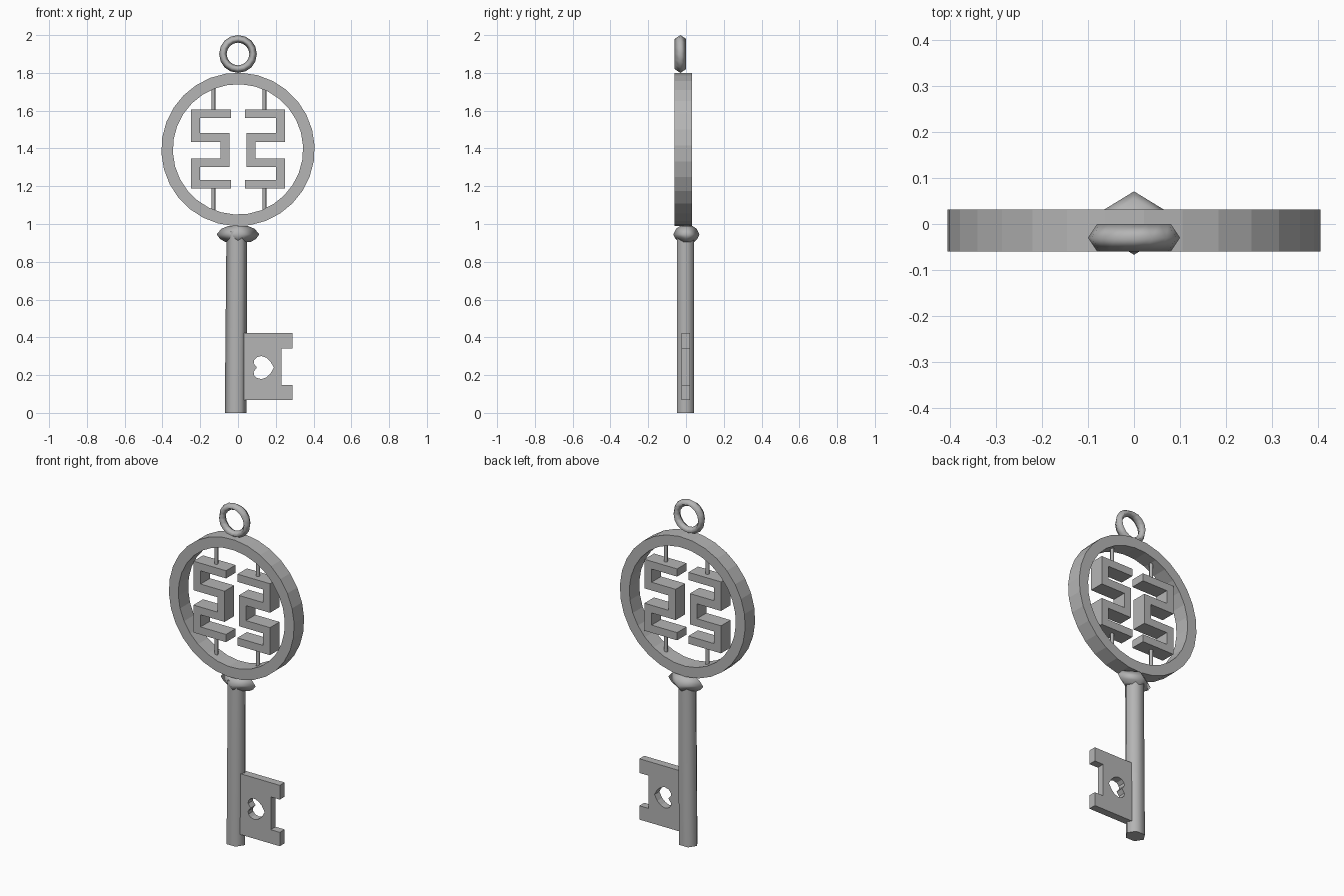
import bpy, math
from mathutils import Vector

cube = bpy.data.objects.get("Cube")
if cube:
    bpy.data.objects.remove(cube, do_unlink=True)

metal = bpy.data.materials.new("grey_metal")
COLOR = (0.46, 0.46, 0.46, 1)
metal.diffuse_color = COLOR
metal.use_nodes = True
for node in metal.node_tree.nodes:
    if node.type == 'BSDF_PRINCIPLED':
        node.inputs["Base Color"].default_value = COLOR


def plate(name, outlines, y0, y1):
    """Flat plate from x-z outlines; an outline inside another becomes a hole."""
    cu = bpy.data.curves.new(name, 'CURVE')
    cu.dimensions = '2D'
    cu.fill_mode = 'BOTH'
    cu.extrude = (y1 - y0) / 2
    for pts in outlines:
        sp = cu.splines.new('POLY')
        sp.points.add(len(pts) - 1)
        for p, (x, z) in zip(sp.points, pts):
            p.co = (x, z, 0, 1)
        sp.use_cyclic_u = True
    ob = bpy.data.objects.new(name, cu)
    bpy.context.collection.objects.link(ob)
    ob.rotation_euler.x = math.pi / 2
    ob.location.y = (y0 + y1) / 2
    bpy.ops.object.select_all(action='DESELECT')
    bpy.context.view_layer.objects.active = ob
    ob.select_set(True)
    bpy.ops.object.convert(target='MESH')
    ob = bpy.context.object
    ob.data.materials.clear()
    ob.data.materials.append(metal)
    for p in ob.data.polygons:
        p.use_smooth = False
        p.material_index = 0


def loft(name, rings, closed=False):
    """Smooth skin over a list of equal rings; capped flat unless closed."""
    n, m = len(rings[0]), len(rings)
    verts = [v for r in rings for v in r]
    faces = []
    for i in range(m if closed else m - 1):
        a, b = i * n, (i + 1) % m * n
        faces += [(a + j, a + (j + 1) % n, b + (j + 1) % n, b + j) for j in range(n)]
    sides = len(faces)
    if not closed:
        faces += [tuple(reversed(range(n))), tuple(range((m - 1) * n, m * n))]
    me = bpy.data.meshes.new(name)
    me.from_pydata(verts, [], faces)
    me.materials.append(metal)
    for p in me.polygons:
        p.use_smooth = p.index < sides
    bpy.context.collection.objects.link(bpy.data.objects.new(name, me))


def ellipse(cx, cy, z, rx, ry, n):
    return [(cx + rx * math.cos(math.tau * k / n), cy + ry * math.sin(math.tau * k / n), z)
            for k in range(n)]


def circle(r, n, cz, phase=0.0):
    return [(r * math.cos(phase + math.tau * k / n), cz + r * math.sin(phase + math.tau * k / n))
            for k in range(n)]


# Bow: faceted flat ring
phase = math.radians(3)
plate("bow_ring", [circle(0.406, 30, 1.395, phase), circle(0.345, 30, 1.395, phase)], -0.06, 0.032)

# Two mirrored meander ornaments inside the bow
half = [(0.037, 1.605), (0.248, 1.605), (0.248, 1.435), (0.092, 1.435), (0.092, 1.348),
        (0.248, 1.348), (0.248, 1.187), (0.037, 1.187), (0.037, 1.232), (0.202, 1.232),
        (0.202, 1.303), (0.046, 1.303), (0.046, 1.483), (0.202, 1.483), (0.202, 1.560),
        (0.037, 1.560)]
for side, s in (("left", 1), ("right", -1)):
    plate("meander_" + side, [[(s * x, z) for x, z in half]], -0.058, 0.03)
    # Thin rods joining the ornament to the ring
    x = 0.14 if s > 0 else -0.13
    for end, z0, z1 in (("upper", 1.60, 1.725), ("lower", 1.065, 1.19)):
        loft(f"{end}_rod_{side}", [ellipse(x, -0.014, z, 0.01, 0.01, 8) for z in (z0, z1)])

# Hanging loop on top: ring with a diamond cross-section
loop = []
for k in range(16):
    d = Vector((math.cos(math.tau * k / 16), 0, math.sin(math.tau * k / 16)))
    c = Vector((0, -0.03, 1.90))
    loop.append([tuple(c + d * r + Vector((0, y, 0)))
                 for r, y in ((0.1, 0), (0.08, -0.03), (0.06, 0), (0.08, 0.03))])
loft("hanging_loop", loop, closed=True)

# Collar: diamond-plan bulge under the bow
loft("collar", [ellipse(0, 0.002, z, 0.113 * f, 0.069 * f, 4)
                for z, f in ((0.99, 0.45), (0.975, 0.78), (0.945, 1.0), (0.922, 0.85), (0.905, 0.6))])

# Six-sided shaft, leaning very slightly
loft("shaft", [ellipse(-0.012, -0.003, 0.0, 0.058, 0.051, 6),
               ellipse(-0.006, -0.003, 0.96, 0.055, 0.051, 6)])

# Bit: notched plate with a sideways heart cut through
bit = [(0.0, 0.067), (0.288, 0.067), (0.288, 0.148), (0.23, 0.148), (0.23, 0.34),
       (0.288, 0.34), (0.288, 0.423), (0.0, 0.423)]
upper = [(0.19, 0.24), (0.172, 0.272), (0.15, 0.292), (0.125, 0.301), (0.1, 0.295),
         (0.085, 0.28), (0.083, 0.262), (0.1, 0.24)]
heart = upper + [(x, 0.48 - z) for x, z in upper[-2:0:-1]]
plate("bit", [bit, heart], -0.025, 0.02)
